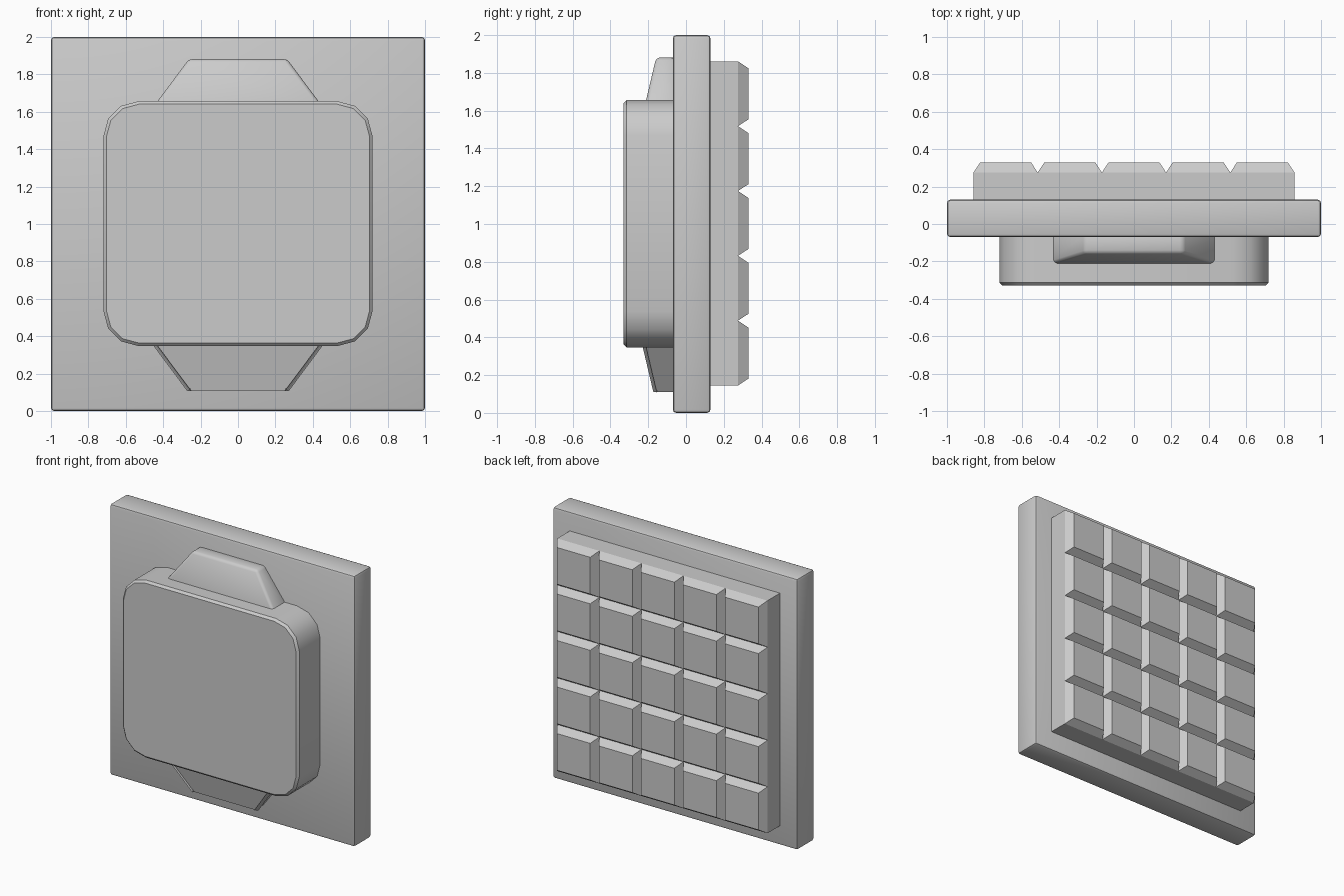
import bpy, bmesh, math
from mathutils import Matrix, Vector

if "Cube" in bpy.data.objects:
    bpy.data.objects.remove(bpy.data.objects["Cube"])


def finish(name, bm, angle=None):
    bmesh.ops.recalc_face_normals(bm, faces=bm.faces[:])
    mesh = bpy.data.meshes.new(name)
    bm.to_mesh(mesh)
    bm.free()
    ob = bpy.data.objects.new(name, mesh)
    bpy.context.collection.objects.link(ob)
    if angle:
        bpy.ops.object.select_all(action='DESELECT')
        ob.select_set(True)
        bpy.context.view_layer.objects.active = ob
        bpy.ops.object.shade_smooth_by_angle(angle=math.radians(angle))
    return ob


def box(x, y, z):
    """Box from (min, max) ranges."""
    bm = bmesh.new()
    bmesh.ops.create_cube(bm, size=1)
    for v in bm.verts:
        v.co = Vector([r[0] if c < 0 else r[1] for c, r in zip(v.co, (x, y, z))])
    return bm


def bevel(bm, edges, width, segments=1):
    bmesh.ops.bevel(bm, geom=edges, offset=width, segments=segments,
                    profile=0.5, affect='EDGES', clamp_overlap=True)


# Square wall plate with softened edges
bm = box((-1, 1), (-0.07, 0.13), (0, 2))
bevel(bm, bm.edges[:], 0.018, 2)
finish("wall_plate", bm, 40)

# Front housing: rounded corners, then a thin chamfer around the face
bm = box((-0.72, 0.72), (-0.33, -0.06), (0.347, 1.657))
bevel(bm, [e for e in bm.edges
           if abs(e.verts[0].co.y - e.verts[1].co.y) > 0.1], 0.19, 3)
bevel(bm, [e for e in bm.edges if all(v.co.y < -0.329 for v in e.verts)], 0.016)
finish("front_housing", bm, 35)

# Tapered lugs above and below the housing
for name, side in (("upper_lug", 1), ("lower_lug", -1)):
    bm = box((-1, 1), (-1, -0.05), (0, 1))
    for v in bm.verts:
        outer = v.co.z > 0.5
        v.co.x *= 0.263 if outer else 0.474
        if v.co.y < -0.5:
            v.co.y = -0.158 if outer else -0.225
        v.co.z = 1.003 + side * (0.878 if outer else 0.595)
    bevel(bm, bm.edges[:], 0.018, 2)
    finish(name, bm, 40)

# Back pad: a 5 x 5 grid of bevelled blocks divided by V grooves
bm = bmesh.new()
bmesh.ops.create_grid(bm, x_segments=5, y_segments=5, size=0.858,
                      matrix=Matrix.Translation((0, 0.275, 1.003))
                      @ Matrix.Rotation(-math.pi / 2, 4, 'X'))
blocks = bm.faces[:]
walls = bmesh.ops.extrude_edge_only(bm, edges=[e for e in bm.edges if e.is_boundary])
for v in (g for g in walls["geom"] if isinstance(g, bmesh.types.BMVert)):
    v.co.y = 0.12
bmesh.ops.holes_fill(bm, edges=[e for e in bm.edges if e.is_boundary], sides=0)
bmesh.ops.recalc_face_normals(bm, faces=bm.faces[:])
bmesh.ops.inset_individual(bm, faces=blocks, thickness=0.036, depth=0.055,
                           use_even_offset=True)
finish("back_grip_pad", bm)
